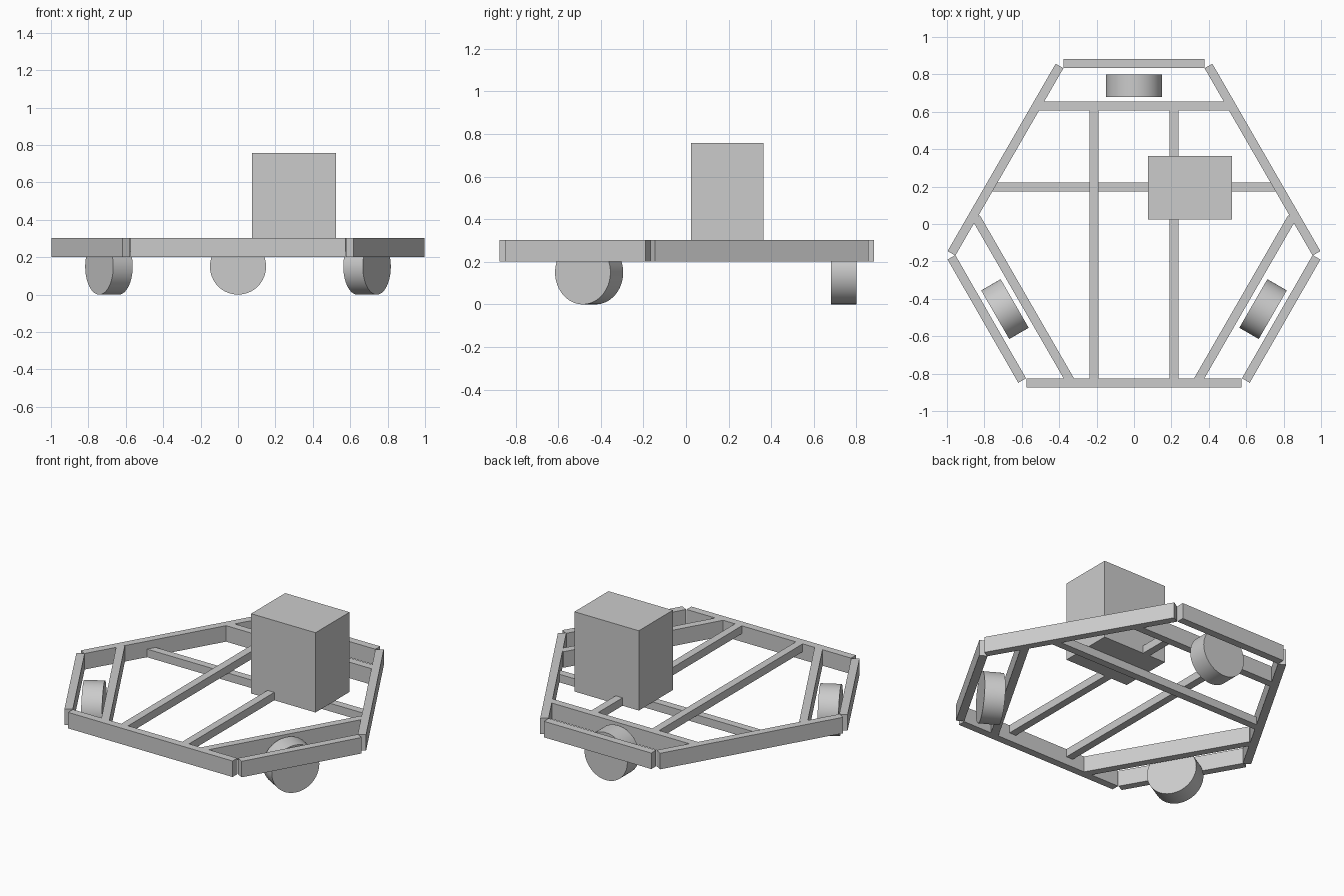
import bpy
import math
from mathutils import Vector

cube = bpy.data.objects.get("Cube")
if cube:
    bpy.data.objects.remove(cube, do_unlink=True)

grey = bpy.data.materials.new("plain grey")
grey.use_nodes = True
colour = (0.6, 0.6, 0.6, 1)
grey.diffuse_color = colour
grey.node_tree.nodes["Principled BSDF"].inputs["Base Color"].default_value = colour

BAR = 0.048                        # bar thickness in plan
LOW, MID, TOP = 0.202, 0.253, 0.303  # frame levels


def finish(name):
    obj = bpy.context.object
    obj.name = name
    obj.data.materials.append(grey)
    return obj


def box(name, centre, size, turn=0):
    bpy.ops.mesh.primitive_cube_add(size=1, location=centre, rotation=(0, 0, turn))
    obj = finish(name)
    obj.scale = size
    bpy.ops.object.transform_apply(location=False, rotation=False, scale=True)
    return obj


def beam(name, start, end, low=LOW, high=TOP):
    """Straight bar between two plan points."""
    a, b = Vector(start), Vector(end)
    mid, run = (a + b) / 2, b - a
    return box(name, (mid.x, mid.y, (low + high) / 2),
               (run.length, BAR, high - low), math.atan2(run.y, run.x))


def wheel(name, x, y, turn):
    bpy.ops.mesh.primitive_cylinder_add(vertices=64, radius=0.15, depth=0.12,
                                        location=(x, y, 0.15),
                                        rotation=(math.pi / 2, 0, turn))
    finish(name)
    bpy.ops.object.shade_smooth_by_angle(angle=math.radians(40))


# Bars running across the frame
beam("front_bar", (-0.575, -0.851), (0.575, -0.851))
beam("back_bar", (-0.376, 0.859), (0.376, 0.859))
beam("back_inner_bar", (-0.51, 0.63), (0.51, 0.63))
beam("lower_cross_bar", (-0.76, 0.198), (0.76, 0.198), LOW, MID)

# Mirrored bars and front wheels
for side, s in (("left", 1), ("right", -1)):
    beam(side + "_long_side_bar", (s * 0.398, 0.845), (s * 0.976, -0.157))
    beam(side + "_wheel_guard_bar", (s * 0.976, -0.178), (s * 0.598, -0.837))
    beam(side + "_inner_diagonal_bar", (s * 0.845, 0.035), (s * 0.34, -0.84))
    beam(side + "_floor_rail", (s * 0.213, -0.827), (s * 0.213, 0.606), MID, TOP)
    wheel(side + "_front_wheel", s * 0.69, -0.455, s * math.radians(60))

wheel("back_wheel", 0, 0.74, 0)

# Tall equipment box resting on the cross bar
box("equipment_box", (0.3, 0.194, 0.505), (0.45, 0.34, 0.504))
